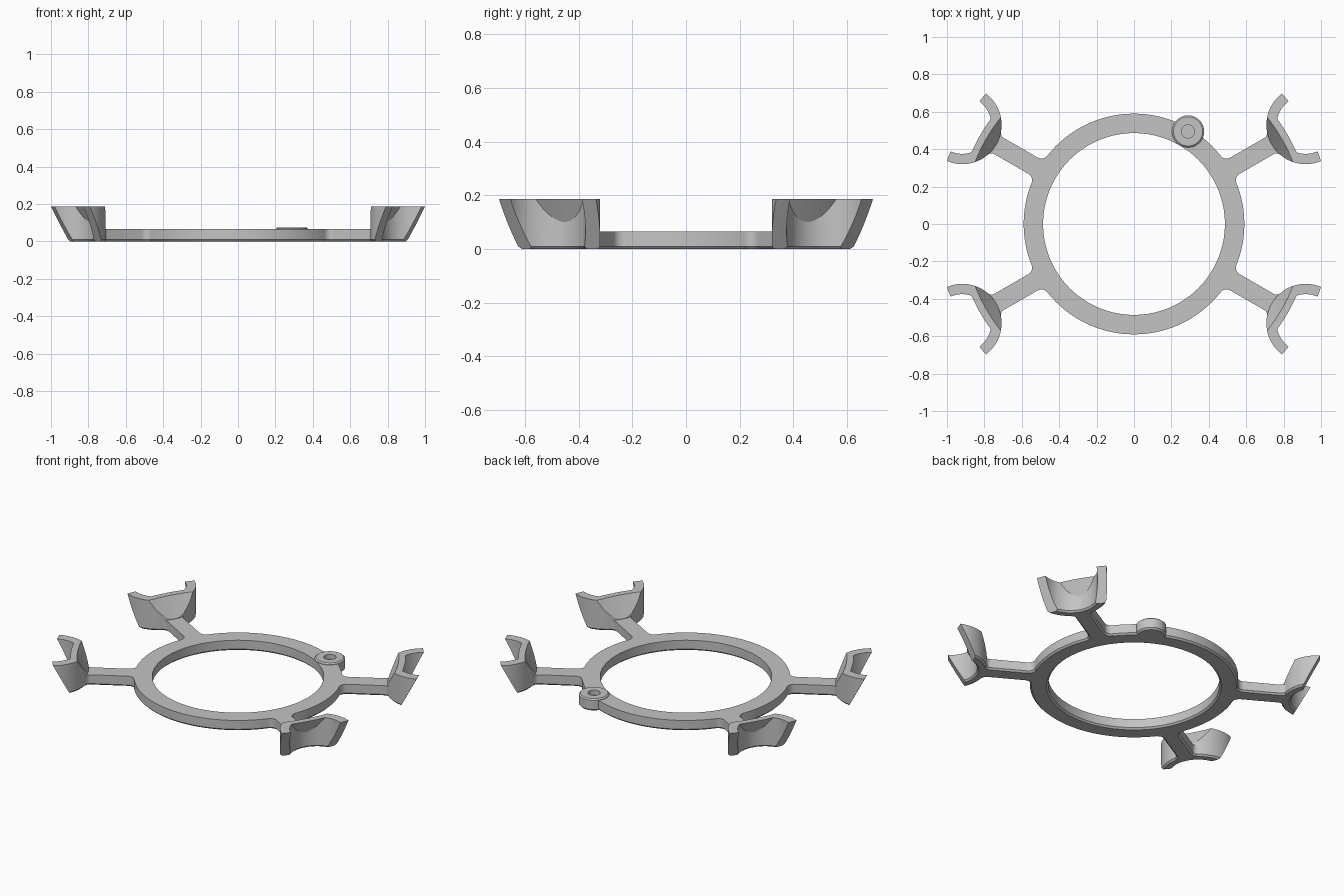
import bpy, bmesh
from math import sin, cos, pi, atan2, sqrt, radians
from mathutils import Vector

if "Cube" in bpy.data.objects:
    bpy.data.objects.remove(bpy.data.objects["Cube"])

RING_OUT, RING_IN, PLATE_H, TOP = 0.59, 0.486, 0.065, 0.187
CHAMFER = 0.01
CLAW_C, CLAW_OUT, CLAW_IN = 1.06, 0.21, 0.155   # claw centre along the arm, radii
ARM_W, ARM_FILLET, CLAW_FILLET = 0.05, 0.04, 0.03
LEAN = 0.52                                     # outward lean per unit of height
ARM_ANGLES = [radians(a) for a in (30, 150, 210, 330)]
CORNERS = ("back_left", "back_right", "front_right", "front_left")

grey = bpy.data.materials.new("plain_grey")
grey.use_nodes = True
grey.diffuse_color = (0.55, 0.55, 0.55, 1)
grey.node_tree.nodes["Principled BSDF"].inputs["Base Color"].default_value = (0.55, 0.55, 0.55, 1)


def make_object(name, bm):
    mesh = bpy.data.meshes.new(name)
    bm.to_mesh(mesh)
    bm.free()
    mesh.materials.append(grey)
    obj = bpy.data.objects.new(name, mesh)
    bpy.context.collection.objects.link(obj)
    return obj


def lathe(name, profile, centre=(0, 0), steps=96, closed=False):
    """Revolve (radius, z) points about a vertical axis."""
    bm = bmesh.new()
    verts = [bm.verts.new((r, 0, z)) for r, z in profile]
    pairs = list(zip(verts, verts[1:]))
    if closed:
        pairs.append((verts[-1], verts[0]))
    edges = [bm.edges.new(p) for p in pairs]
    bmesh.ops.spin(bm, geom=verts + edges, cent=(0, 0, 0), axis=(0, 0, 1),
                   angle=2 * pi, steps=steps)
    bmesh.ops.translate(bm, verts=bm.verts, vec=(*centre, 0))
    bmesh.ops.remove_doubles(bm, verts=bm.verts, dist=1e-5)
    bmesh.ops.recalc_face_normals(bm, faces=bm.faces)
    return make_object(name, bm)


def boolean(obj, other, operation, keep=False):
    mod = obj.modifiers.new("cut", 'BOOLEAN')
    mod.operation, mod.object, mod.solver = operation, other, 'EXACT'
    bpy.context.view_layer.update()
    graph = bpy.context.evaluated_depsgraph_get()
    mesh = bpy.data.meshes.new_from_object(obj.evaluated_get(graph))
    obj.modifiers.clear()
    obj.data = mesh
    if not keep:
        bpy.data.objects.remove(other)


def arc(cx, cy, r, a0, a1, n):
    return [(cx + r * cos(a0 + (a1 - a0) * i / n), cy + r * sin(a0 + (a1 - a0) * i / n))
            for i in range(n + 1)]


def inset(points, d):
    result = []
    for i, p in enumerate(points):
        t = (p - points[i - 1]).normalized() + (points[(i + 1) % len(points)] - p).normalized()
        t.normalize()
        result.append(p - Vector((t.y, -t.x)) * d)
    return result


# Ring, chamfered along the bottom
ring = lathe("ring", [(RING_IN + CHAMFER, 0), (RING_OUT - CHAMFER, 0), (RING_OUT, CHAMFER),
                      (RING_OUT, PLATE_H), (RING_IN, PLATE_H), (RING_IN, CHAMFER)],
             steps=128, closed=True)

# Arm outline, filleted into the ring at one end and the claw at the other
ring_x = sqrt((RING_OUT + ARM_FILLET) ** 2 - (ARM_W + ARM_FILLET) ** 2)
claw_x = CLAW_C - sqrt((CLAW_OUT + CLAW_FILLET) ** 2 - (ARM_W + CLAW_FILLET) ** 2)
half_arm = [(0.875, 0.06)]
half_arm += arc(claw_x, ARM_W + CLAW_FILLET, CLAW_FILLET,
                -atan2(ARM_W + CLAW_FILLET, CLAW_C - claw_x), -pi / 2, 6)
half_arm += arc(ring_x, ARM_W + ARM_FILLET, ARM_FILLET,
                -pi / 2, atan2(-ARM_W - ARM_FILLET, -ring_x), 8)
half_arm.append((RING_OUT - 0.04, half_arm[-1][1]))
outline = [Vector(p) for p in [(u, -v) for u, v in reversed(half_arm)] + half_arm]

bm = bmesh.new()
levels = [[bm.verts.new((p.x, p.y, z)) for p in pts] for pts, z in
          ((inset(outline, CHAMFER), 0), (outline, CHAMFER), (outline, PLATE_H))]
for low, high in zip(levels, levels[1:]):
    for i in range(len(low)):
        bm.faces.new((low[i - 1], low[i], high[i], high[i - 1]))
caps = [bm.faces.new(levels[0][::-1]), bm.faces.new(levels[-1])]
bmesh.ops.triangulate(bm, faces=caps)
arm = make_object("arm", bm)

# Round boss with a blind recess
boss_at = (0.289, 0.495)
boss = lathe("boss", [(0, 0), (0.076, 0), (0.086, CHAMFER), (0.086, 0.068),
                      (0.078, 0.075), (0, 0.075)], boss_at, 48)
recess = lathe("recess_cutter", [(0, 0.045), (0.035, 0.045), (0.035, 0.1), (0, 0.1)], boss_at, 32)
boolean(ring, recess, 'DIFFERENCE', keep=True)
boolean(boss, recess, 'DIFFERENCE')


# Claw: an upright arc trimmed by leaning cones around the ring's axis
def cone_radius(top_radius, z):
    return top_radius - LEAN * (TOP - z)


claw = lathe("claw", [(0, 0), (CLAW_OUT - CHAMFER, 0), (CLAW_OUT, CHAMFER),
                      (CLAW_OUT, TOP), (0, TOP)], (CLAW_C, 0))
trim = lathe("trim_helper", [(cone_radius(0.912, -0.02), -0.02), (cone_radius(1.055, -0.02), -0.02),
                             (cone_radius(1.055, 0.22), 0.22), (cone_radius(0.912, 0.22), 0.22)],
             steps=160, closed=True)
boolean(claw, trim, 'INTERSECT')
mouth = lathe("mouth_cutter", [(0, -0.02), (CLAW_IN + 0.03, -0.02), (CLAW_IN, CHAMFER),
                               (CLAW_IN, 0.25), (0, 0.25)], (CLAW_C, 0))
lip = lathe("lip_helper", [(0, -0.05), (cone_radius(0.95, -0.05), -0.05),
                           (cone_radius(0.95, 0.3), 0.3), (0, 0.3)], steps=160)
boolean(mouth, lip, 'DIFFERENCE')
boolean(claw, mouth, 'DIFFERENCE')

bpy.ops.object.select_all(action='DESELECT')
for obj in (ring, arm, boss, claw):
    obj.select_set(True)
bpy.context.view_layer.objects.active = claw
bpy.ops.object.shade_smooth_by_angle(angle=radians(25))

# Four arms, each carrying a claw
for part, kind in ((arm, "arm"), (claw, "claw")):
    for i, (corner, angle) in enumerate(zip(CORNERS, ARM_ANGLES)):
        obj = part.copy() if i else part
        if i:
            bpy.context.collection.objects.link(obj)
        obj.name = f"{corner}_{kind}"
        obj.rotation_euler.z = angle
